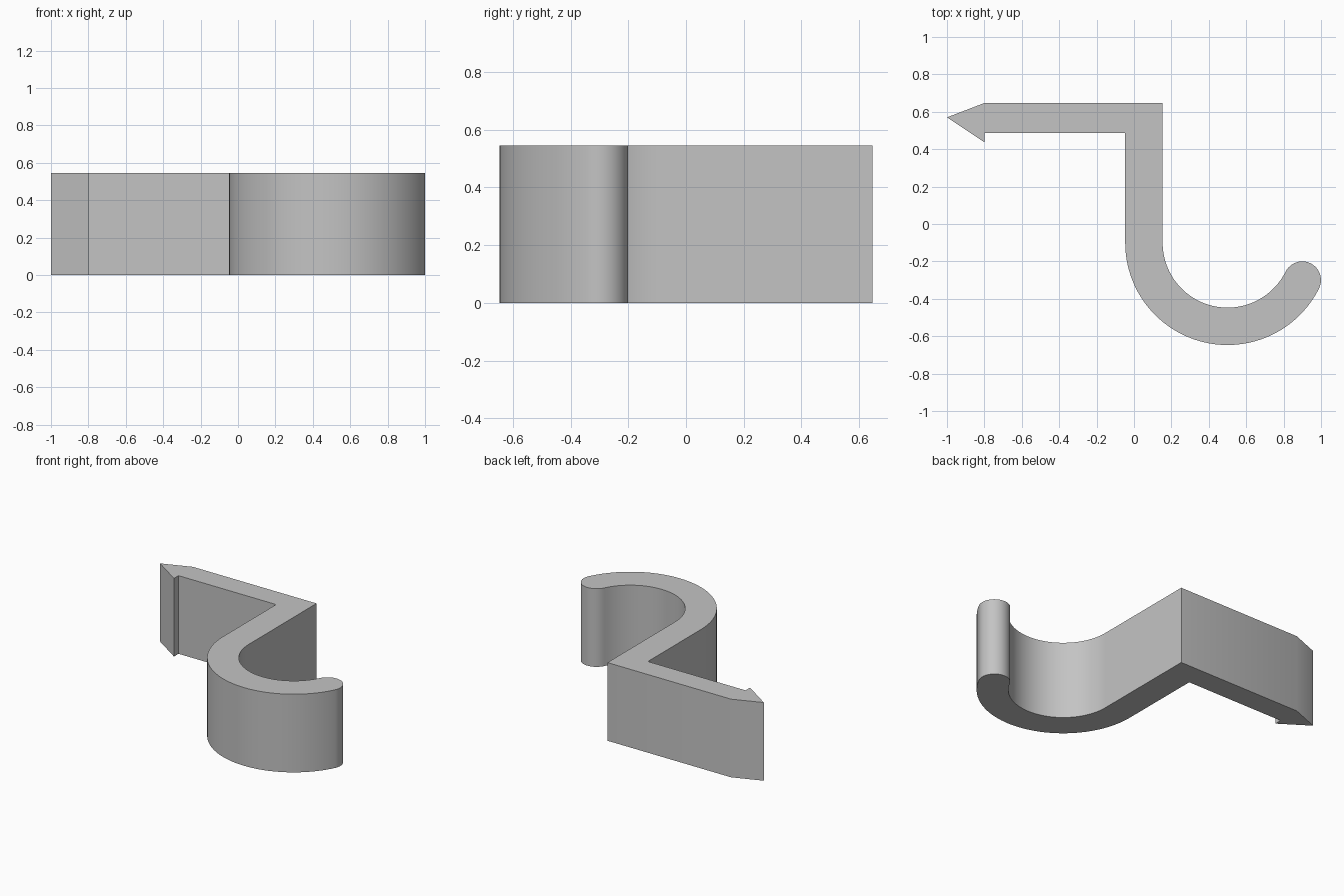
import bpy
import bmesh
from math import cos, sin, radians

cube = bpy.data.objects.get("Cube")
if cube:
    bpy.data.objects.remove(cube, do_unlink=True)

HEIGHT = 0.545
TOP = 0.647                      # back edge of the arm
BEND = (0.5, -0.1)               # centre of the curved hook
OUTER, INNER = 0.547, 0.347      # hook radii
END = -26.57                     # angle where the hook stops


def arc(centre, radius, start, stop, steps):
    """Points along a circular arc, angles in degrees."""
    angles = [radians(start + (stop - start) * i / steps) for i in range(steps + 1)]
    return [(centre[0] + radius * cos(a), centre[1] + radius * sin(a)) for a in angles]


# Rounded tip sits on the hook's centre line
middle, half = (OUTER + INNER) / 2, (OUTER - INNER) / 2
tip = arc(BEND, middle, END, END, 1)[0]

# Outline: barbed arm, stem, hook and rounded tip
outline = [(-1, 0.57), (-0.8, 0.437), (-0.8, 0.487), (BEND[0] - OUTER, 0.487)]
outline += arc(BEND, OUTER, -180, END, 48)
outline += arc(tip, half, END, END + 180, 24)[1:-1]
outline += arc(BEND, INNER, END, -180, 48)
outline += [(BEND[0] - INNER, TOP), (-0.8, TOP)]

# Extrude the outline upwards
bm = bmesh.new()
base = bm.faces.new([bm.verts.new((x, y, 0)) for x, y in outline])
extruded = bmesh.ops.extrude_face_region(bm, geom=[base], use_keep_orig=True)
top_verts = [v for v in extruded["geom"] if isinstance(v, bmesh.types.BMVert)]
bmesh.ops.translate(bm, verts=top_verts, vec=(0, 0, HEIGHT))
bmesh.ops.recalc_face_normals(bm, faces=bm.faces)
mesh = bpy.data.meshes.new("barbed_hook")
bm.to_mesh(mesh)
bm.free()

hook = bpy.data.objects.new("barbed_hook", mesh)
bpy.context.collection.objects.link(hook)

# Plain grey material
grey = bpy.data.materials.new("plain_grey")
grey.use_nodes = True
colour = (0.55, 0.55, 0.55, 1)
grey.diffuse_color = colour
grey.node_tree.nodes["Principled BSDF"].inputs["Base Color"].default_value = colour
mesh.materials.append(grey)

# Smooth curves, sharp corners
bpy.ops.object.select_all(action="DESELECT")
hook.select_set(True)
bpy.context.view_layer.objects.active = hook
bpy.ops.object.shade_smooth_by_angle(angle=radians(30))
